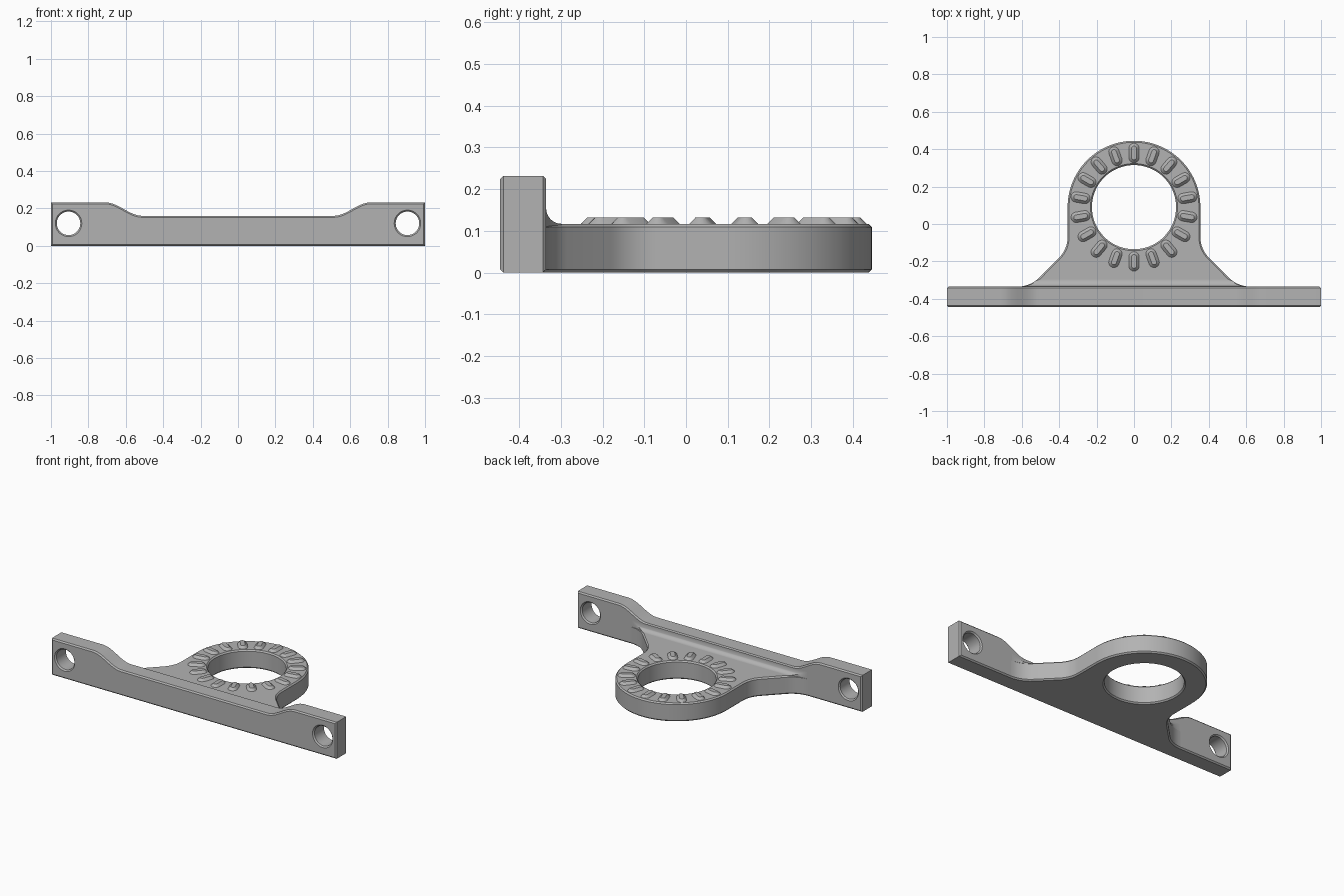
import bpy, bmesh, math
from math import sin, cos, pi, radians

if "Cube" in bpy.data.objects:
    bpy.data.objects.remove(bpy.data.objects["Cube"])

grey = bpy.data.materials.new("plain grey")
grey.diffuse_color = (0.45, 0.45, 0.45, 1)
grey.use_nodes = True
grey.node_tree.nodes["Principled BSDF"].inputs["Base Color"].default_value = grey.diffuse_color

CHAMFER = 0.008
BAR_BACK = -0.335
RING_Y, RING_R, HOLE_R = 0.09, 0.355, 0.225
PLATE_TOP = 0.117


def arc(cx, cy, r, a0, a1, n):
    return [(cx + r * cos(radians(a0 + (a1 - a0) * i / n)),
             cy + r * sin(radians(a0 + (a1 - a0) * i / n))) for i in range(n + 1)]


def finish(ob, angle=30):
    ob.data.materials.clear()
    ob.data.materials.append(grey)
    bpy.ops.object.select_all(action='DESELECT')
    ob.select_set(True)
    bpy.context.view_layer.objects.active = ob
    bpy.ops.object.shade_smooth_by_angle(angle=radians(angle))


def chamfered_plate(name, loops, thickness, location, rotation=(0, 0, 0)):
    """Filled outline (first loop) with holes (other loops), chamfered all round."""
    cu = bpy.data.curves.new(name, 'CURVE')
    cu.dimensions, cu.fill_mode = '2D', 'BOTH'
    cu.extrude = thickness / 2 - CHAMFER
    cu.bevel_depth, cu.bevel_resolution, cu.offset = CHAMFER, 0, -CHAMFER
    for pts in loops:
        sp = cu.splines.new('POLY')
        sp.points.add(len(pts) - 1)
        for p, (x, y) in zip(sp.points, pts):
            p.co = (x, y, 0, 1)
        sp.use_cyclic_u = True
    ob = bpy.data.objects.new(name, cu)
    bpy.context.collection.objects.link(ob)
    ob.location, ob.rotation_euler = location, rotation
    bpy.ops.object.select_all(action='DESELECT')
    ob.select_set(True)
    bpy.context.view_layer.objects.active = ob
    bpy.ops.object.convert(target='MESH')
    ob = bpy.context.view_layer.objects.active
    bm = bmesh.new()
    bm.from_mesh(ob.data)
    bmesh.ops.remove_doubles(bm, verts=bm.verts, dist=1e-5)
    bmesh.ops.recalc_face_normals(bm, faces=bm.faces)
    bm.to_mesh(ob.data)
    bm.free()
    finish(ob)
    return ob


def mesh_object(name, bm, angle):
    bmesh.ops.recalc_face_normals(bm, faces=bm.faces)
    me = bpy.data.meshes.new(name)
    bm.to_mesh(me)
    bm.free()
    ob = bpy.data.objects.new(name, me)
    bpy.context.collection.objects.link(ob)
    finish(ob, angle)


# Mounting bar: raised ends, S-shaped dip, one screw hole at each end
dip = [(0.71 - 0.2 * i / 12, 0.196 + 0.036 * cos(pi * i / 12)) for i in range(13)]
half = [(1, 0), (1, 0.232)] + dip
bar_outline = half + [(-x, z) for x, z in reversed(half)]
screw_holes = [arc(s * 0.906, 0.12, 0.063, 0, 350, 35) for s in (-1, 1)]
chamfered_plate("mounting_bar", [bar_outline] + screw_holes, 0.11,
                (0, -0.39, 0), (pi / 2, 0, 0))

# Ring plate: round head flaring out into the bar
lower = arc(0.51, -0.07, 0.155, 180, 225, 8)
flare = arc(0.625, BAR_BACK + 0.17, 0.17, 225, 270, 8)
side = lower + flare
right = [(0.625, -0.4)] + side[::-1]
head = arc(0, RING_Y, RING_R, 0, 180, 48)
plate_outline = right + head + [(-x, y) for x, y in reversed(right)]
chamfered_plate("ring_plate", [plate_outline, arc(0, RING_Y, HOLE_R, 0, 355, 71)],
                PLATE_TOP, (0, 0, PLATE_TOP / 2))


# Concave fillet joining plate top to bar, ending at the flared sides
def half_width(y):
    for (x0, y0), (x1, y1) in zip(side, side[1:]):
        if y1 <= y <= y0:
            return x0 + (x1 - x0) * (y0 - y) / max(y0 - y1, 1e-9)
    return side[-1][0]


R = 0.037
bm = bmesh.new()
rows = []
for y, z in arc(BAR_BACK + R, PLATE_TOP + R, R, 180, 270, 10):
    w = half_width(y) - CHAMFER
    rows.append([bm.verts.new(c) for c in
                 ((-w, y, PLATE_TOP - 0.01), (-w, y, z), (w, y, z), (w, y, PLATE_TOP - 0.01))])
for a, b in zip(rows, rows[1:]):
    for i in range(4):
        j = (i + 1) % 4
        bm.faces.new((a[i], a[j], b[j], b[i]))
bm.faces.new(rows[0])
bm.faces.new(rows[-1])
mesh_object("bar_fillet", bm, 40)

# Grip teeth: 18 radial rounded lugs with sloping sides
bm = bmesh.new()
for k in range(18):
    a = radians(90 + 20 * k)
    rings = []
    for r, z in ((0.028, PLATE_TOP - 0.002), (0.028, PLATE_TOP), (0.013, PLATE_TOP + 0.015)):
        pts = arc(0.024, 0, r, -90, 90, 8) + arc(-0.024, 0, r, 90, 270, 8)
        rings.append([bm.verts.new(((0.29 + u) * cos(a) - v * sin(a),
                                    RING_Y + (0.29 + u) * sin(a) + v * cos(a), z))
                      for u, v in pts])
    n = len(rings[0])
    for lo, hi in zip(rings, rings[1:]):
        for i in range(n):
            j = (i + 1) % n
            bm.faces.new((lo[i], lo[j], hi[j], hi[i]))
    bm.faces.new(rings[-1])
    bm.faces.new(rings[0])
mesh_object("grip_teeth", bm, 30)
